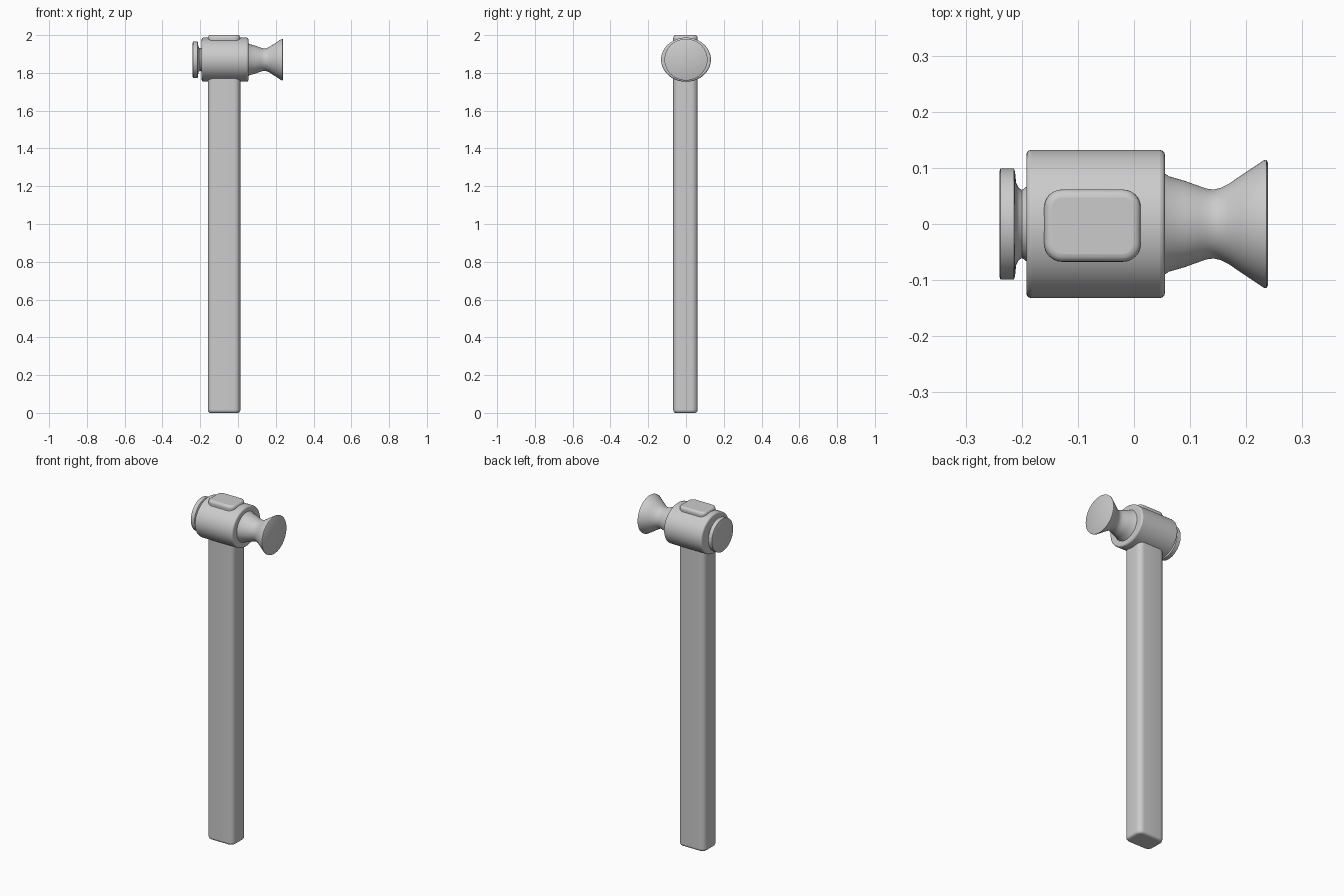
import bpy, bmesh, math

if "Cube" in bpy.data.objects:
    bpy.data.objects.remove(bpy.data.objects["Cube"])

AXIS_Z = 1.87   # height of the head axis
SEG = 64


def finish(obj, bevel=0.0, segments=4):
    bpy.context.view_layer.objects.active = obj
    obj.select_set(True)
    if bevel:
        m = obj.modifiers.new("bevel", 'BEVEL')
        m.width, m.segments = bevel, segments
        m.limit_method, m.angle_limit = 'ANGLE', math.radians(35)
    bpy.ops.object.shade_smooth_by_angle(angle=math.radians(40))
    obj.select_set(False)


def lathe_x(name, profile, ky=1.0, kz=1.0, bevel=0.0):
    """Closed solid turned around the head axis; profile is (x, radius)."""
    bm = bmesh.new()
    rings = []
    for x, r in profile:
        rings.append([bm.verts.new((x, r * ky * math.cos(a), AXIS_Z + r * kz * math.sin(a)))
                      for a in (2 * math.pi * i / SEG for i in range(SEG))])
    for a, b in zip(rings, rings[1:]):
        for i in range(SEG):
            j = (i + 1) % SEG
            bm.faces.new((a[i], a[j], b[j], b[i]))
    bm.faces.new(rings[0])
    bm.faces.new(rings[-1])
    bmesh.ops.recalc_face_normals(bm, faces=bm.faces)
    me = bpy.data.meshes.new(name)
    bm.to_mesh(me)
    bm.free()
    obj = bpy.data.objects.new(name, me)
    bpy.context.collection.objects.link(obj)
    finish(obj, bevel, 3)
    return obj


# Handle: rounded bar running through the head
bm = bmesh.new()
bmesh.ops.create_cube(bm, size=1)
for v in bm.verts:
    v.co = (-0.074 + v.co.x * 0.172, -0.003 + v.co.y * 0.129, 1.0 + v.co.z * 2.0)
upright = [e for e in bm.edges if abs(e.verts[0].co.z - e.verts[1].co.z) > 1]
bmesh.ops.bevel(bm, geom=upright, offset=0.032, segments=6, profile=0.5, affect='EDGES')
me = bpy.data.meshes.new("handle")
bm.to_mesh(me)
bm.free()
handle = bpy.data.objects.new("handle", me)
bpy.context.collection.objects.link(handle)
finish(handle, 0.014, 4)

# Head body: slightly flattened drum
lathe_x("head_body", [(-0.192, 0.132), (0.055, 0.132)], kz=0.885, bevel=0.009)

# Flat striking disc with its narrow filleted neck
lathe_x("striking_disc", [(-0.240, 0.093), (-0.238, 0.099), (-0.214, 0.099), (-0.212, 0.093),
                          (-0.210, 0.073), (-0.206, 0.065), (-0.200, 0.061), (-0.196, 0.063),
                          (-0.190, 0.068), (-0.180, 0.068)], kz=0.97)

# Waisted flaring peen
lathe_x("flared_peen", [(0.040, 0.096), (0.055, 0.090), (0.062, 0.085), (0.090, 0.077),
                        (0.115, 0.068), (0.130, 0.063), (0.142, 0.0615), (0.154, 0.064),
                        (0.168, 0.071), (0.190, 0.086), (0.232, 0.114), (0.236, 0.114),
                        (0.239, 0.108)], kz=0.965)
